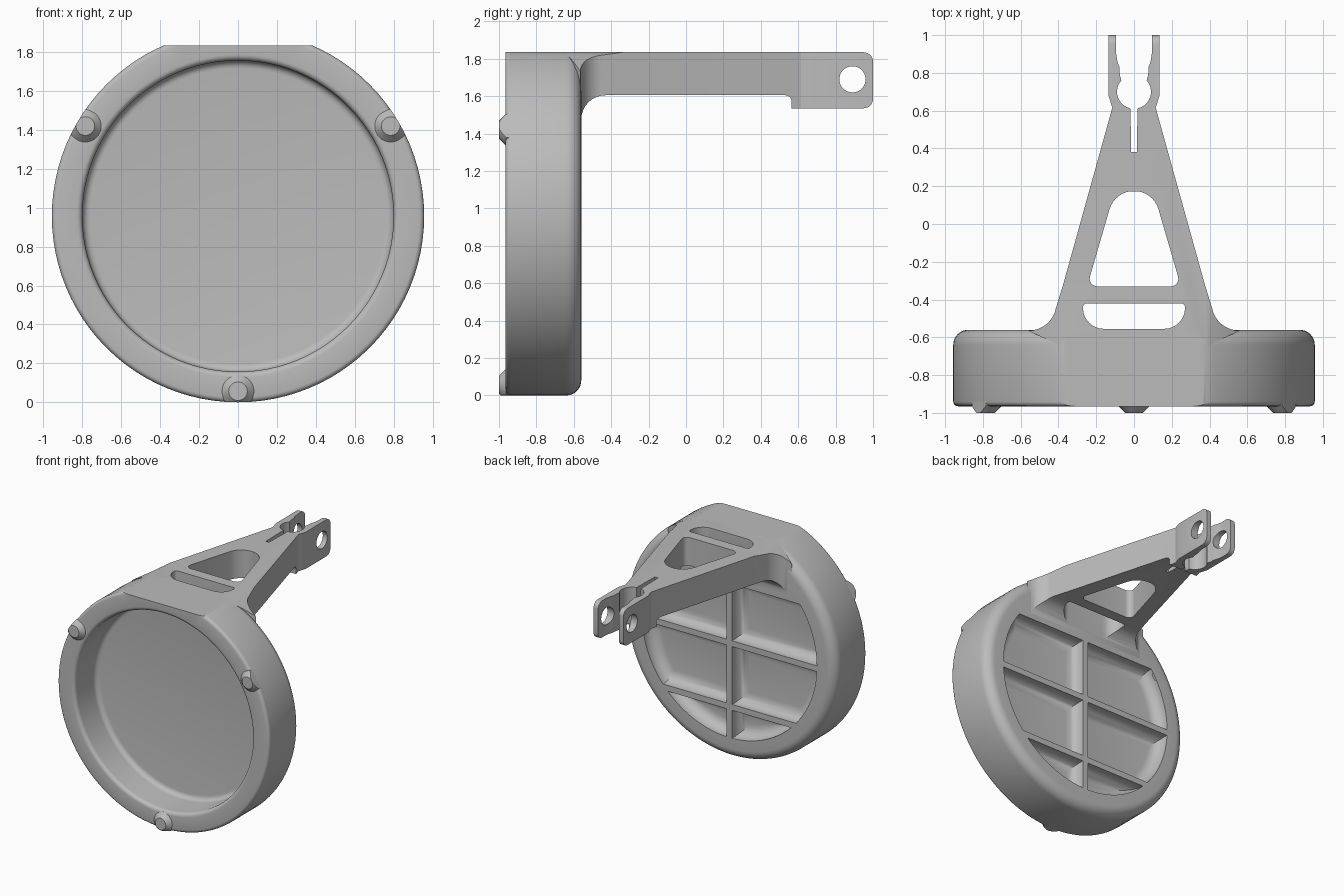
import bpy, bmesh
from math import sin, cos, radians, pi

if "Cube" in bpy.data.objects:
    bpy.data.objects.remove(bpy.data.objects["Cube"])

R, ZC, TOP, SEG = 0.957, 0.957, 1.835, 96   # ring radius, ring centre height, flat top
BACK, FLOOR, RECESS = -0.56, -0.66, -0.69   # ring back, pocket floor, front recess floor

grey = bpy.data.materials.new("plain_grey")
grey.use_nodes = True
grey.diffuse_color = (0.5, 0.5, 0.5, 1)
grey.node_tree.nodes["Principled BSDF"].inputs["Base Color"].default_value = (0.5, 0.5, 0.5, 1)


def arc(cx, cy, r, a0, a1, n=8):
    angles = [radians(a0 + (a1 - a0) * i / n) for i in range(n + 1)]
    return [(cx + r * cos(a), cy + r * sin(a)) for a in angles]


def circle(cx, cy, r, n=SEG):
    return arc(cx, cy, r, 0, 360, n)[:-1]


def mirrored(half):
    return half + [(-x, y) for x, y in reversed(half)]


def make(name, bm):
    bmesh.ops.recalc_face_normals(bm, faces=bm.faces)
    mesh = bpy.data.meshes.new(name)
    bm.to_mesh(mesh)
    bm.free()
    mesh.materials.append(grey)
    obj = bpy.data.objects.new(name, mesh)
    bpy.context.collection.objects.link(obj)
    return obj


def prism(name, pts, axis, lo, hi):
    """Extrude a flat outline along the named axis."""
    place = {"x": lambda u, v, d: (d, u, v),
             "y": lambda u, v, d: (u, d, v),
             "z": lambda u, v, d: (u, v, d)}[axis]
    bm = bmesh.new()
    a = [bm.verts.new(place(u, v, lo)) for u, v in pts]
    b = [bm.verts.new(place(u, v, hi)) for u, v in pts]
    bm.faces.new(a)
    bm.faces.new(b)
    for i in range(len(pts)):
        j = (i + 1) % len(pts)
        bm.faces.new((a[i], a[j], b[j], b[i]))
    return make(name, bm)


def lathe(name, profile, cx, cz, n):
    """Revolve (radius, y) points round an axis along y."""
    bm = bmesh.new()
    verts = [bm.verts.new((cx + r, y, cz)) for r, y in profile]
    edges = [bm.edges.new(p) for p in zip(verts, verts[1:])]
    bmesh.ops.spin(bm, geom=verts + edges, cent=(cx, 0, cz), axis=(0, 1, 0),
                   angle=2 * pi, steps=n, use_duplicate=False)
    bmesh.ops.remove_doubles(bm, verts=bm.verts, dist=0.0001)
    return make(name, bm)


def boolean(obj, tool, operation="DIFFERENCE"):
    tool.hide_render = True
    mod = obj.modifiers.new("cut", "BOOLEAN")
    mod.operation, mod.solver, mod.object = operation, "EXACT", tool
    bpy.context.view_layer.objects.active = obj
    bpy.ops.object.modifier_apply(modifier=mod.name)
    bpy.data.objects.remove(tool)


def smooth(obj, angle=32):
    bpy.ops.object.select_all(action="DESELECT")
    obj.select_set(True)
    bpy.context.view_layer.objects.active = obj
    bpy.ops.object.shade_smooth_by_angle(angle=radians(angle))


def clip_cylinder():
    return prism("clip", circle(0, ZC, R), "y", -1.2, 1.2)


def keep(pts, dist):
    """Clip a convex outline to where dist is positive."""
    out = []
    for p, q in zip(pts, pts[1:] + pts[:1]):
        dp, dq = dist(p), dist(q)
        if dp >= 0:
            out.append(p)
        if dp * dq < 0:
            t = dp / (dp - dq)
            out.append((p[0] + t * (q[0] - p[0]), p[1] + t * (q[1] - p[1])))
    return out


def pocket(side, low, high, fillet=0.085):
    """Convex cutter for one back pocket, rounded where walls meet the floor."""
    bm = bmesh.new()
    layers = [(0, BACK + 0.1)]
    layers += [(fillet - u, FLOOR + fillet - v) for u, v in arc(0, 0, fillet, 0, 90, 6)]
    for inset, y in layers:
        pts = circle(0, ZC, 0.79 - inset)
        pts = keep(pts, lambda p: side * p[0] - inset - RIB)
        pts = keep(pts, lambda p: p[1] - low - inset - RIB)
        pts = keep(pts, lambda p: high - RIB - inset - p[1])
        for x, z in pts:
            bm.verts.new((x, y, z))
    bmesh.ops.remove_doubles(bm, verts=bm.verts, dist=0.001)
    bmesh.ops.convex_hull(bm, input=bm.verts[:])
    bmesh.ops.delete(bm, geom=[v for v in bm.verts if not v.link_faces], context="VERTS")
    bmesh.ops.dissolve_limit(bm, angle_limit=radians(0.5), verts=bm.verts[:], edges=bm.edges[:])
    return make("pocket", bm)


# Round cup: deep recessed front, rounded back edge
profile = [(0, RECESS)] + arc(0.76, RECESS - 0.04, 0.04, 90, 0, 5)
profile += arc(0.83, -0.935, 0.03, 180, 270, 5)
profile += arc(R - 0.025, -0.94, 0.025, -90, 0, 4)
profile += arc(R - 0.08, BACK - 0.08, 0.08, 0, 90, 8) + [(0, BACK)]
cup = lathe("round_cup", profile, 0, ZC, SEG)
boolean(cup, prism("top_cut", [(-1, TOP), (1, TOP), (1, 2.2), (-1, 2.2)], "y", -1.2, 0))

# Back pockets, leaving a vertical rib and two cross ribs
RIB = 0.024
for low, high in ((0, 0.42), (0.42, 0.94), (0.94, 1.45)):
    for side in (-1, 1):
        boolean(cup, pocket(side, low, high))
smooth(cup)

# Tapered arm ending in a split fork: plan outline, then side outline
half = [(0.015, 0.38)] + arc(0, 0.7, 0.09, -78, 42, 10)
half += [(0.075, 0.79), (0.077, 0.83), (0.088, 0.86), (0.094, 0.9), (0.094, 1.0)]
half += [(0.135, 1.0), (0.135, 0.68), (0.115, 0.615), (0.375, -0.32)]
half += arc(0.56, -0.415, 0.15, 190, 270, 8) + [(0.4, -0.64), (0.4, -0.66)]
arm = prism("arm_and_fork", mirrored(half), "z", 1.4, 1.95)

outline = [(-0.7, TOP)] + arc(0.95, TOP - 0.05, 0.05, 90, 0, 6)
outline += arc(0.95, 1.585, 0.05, 0, -90, 6) + [(0.565, 1.535)]
outline += arc(0.53, 1.57, 0.035, 0, 90, 5)
outline += arc(-0.43, 1.475, 0.13, 90, 180, 8) + [(-0.7, 1.475)]
boolean(arm, prism("side_shape", outline, "x", -1, 1), "INTERSECT")
boolean(arm, clip_cylinder(), "INTERSECT")

# Windows through the arm and pin hole through the fork
window = arc(0, 0.04, 0.135, 90, 17, 8)[1:] + arc(0.195, -0.29, 0.04, 17, -90, 6)
boolean(arm, prism("window", mirrored(window), "z", 1.3, 2))
slot = arc(0.25, -0.44, 0.02, 90, 0, 4) + arc(0.16, -0.445, 0.11, 0, -90, 8)
boolean(arm, prism("slot", mirrored(slot), "z", 1.3, 2))
boolean(arm, prism("pin_hole", circle(0.89, 1.69, 0.07, 40), "x", -1, 1))
smooth(arm, 25)

# Three tapered front pegs
for name, x, z in (("left_peg", 0.785, 1.42), ("right_peg", -0.785, 1.42), ("lower_peg", 0, 0.057)):
    peg = lathe(name, [(0, -1.0), (0.048, -1.0), (0.085, -0.962), (0.085, -0.9), (0, -0.9)], x, z, 32)
    boolean(peg, clip_cylinder(), "INTERSECT")
    smooth(peg)
